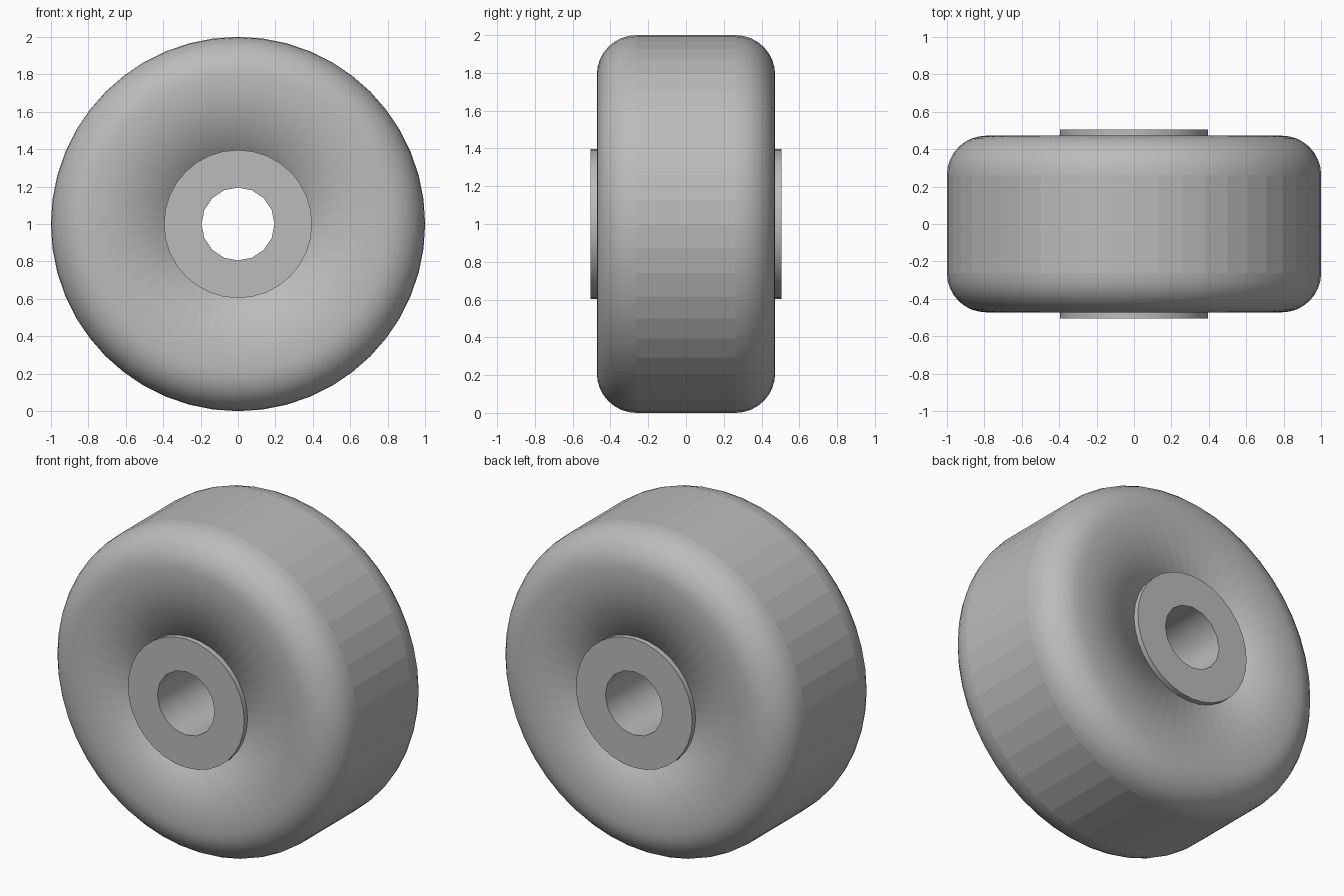
import bpy
import bmesh
from math import cos, sin, pi, radians

cube = bpy.data.objects.get("Cube")
if cube:
    bpy.data.objects.remove(cube, do_unlink=True)

grey = bpy.data.materials.new("plain grey")
grey.use_nodes = True
colour = (0.5, 0.5, 0.5, 1)
grey.diffuse_color = colour
grey.node_tree.nodes["Principled BSDF"].inputs["Base Color"].default_value = colour

CENTRE = 1.0


def ring(bm, radius, y, sides):
    """Circle of vertices around the axle, facing front."""
    return [bm.verts.new((radius * cos(2 * pi * i / sides), y,
                          CENTRE + radius * sin(2 * pi * i / sides)))
            for i in range(sides)]


def skin(bm, a, b, smooth=True):
    """Band of quads between two rings."""
    n = len(a)
    for i in range(n):
        j = (i + 1) % n
        bm.faces.new((a[i], a[j], b[j], b[i])).smooth = smooth


def finish(bm, name):
    bmesh.ops.recalc_face_normals(bm, faces=bm.faces)
    mesh = bpy.data.meshes.new(name)
    bm.to_mesh(mesh)
    bm.free()
    mesh.materials.append(grey)
    obj = bpy.data.objects.new(name, mesh)
    bpy.context.collection.objects.link(obj)
    return obj


# Tyre: rounded profile swept round the axle, with a flat-faceted tread
HALF, FILLET, STEPS, SIDES = 0.472, 0.21, 8, 48
shoulder = []
for k in range(STEPS + 1):
    a = pi / 2 * k / STEPS
    shoulder.append((1 - FILLET + FILLET * sin(a), HALF - FILLET + FILLET * cos(a)))
profile = [(0.3, HALF)] + shoulder
profile = [(r, -y) for r, y in profile] + [(r, y) for r, y in reversed(profile)]

bm = bmesh.new()
rings = [ring(bm, r, y, SIDES) for r, y in profile]
tread = len(rings) // 2 - 1
for k in range(len(rings) - 1):
    skin(bm, rings[k], rings[k + 1], k != tread)
skin(bm, rings[-1], rings[0])
finish(bm, "tyre")

# Hub: sleeve standing proud on both sides, with a coarser open bore
HUB_HALF = 0.505
bm = bmesh.new()
outer = [ring(bm, 0.396, y, 32) for y in (-HUB_HALF, HUB_HALF)]
bore = [ring(bm, 0.195, y, 16) for y in (-HUB_HALF, HUB_HALF)]
skin(bm, *outer)
skin(bm, *bore)
for o, b in zip(outer, bore):
    # each bore side meets two rim sides
    for i in range(16):
        j = (i + 1) % 16
        mid, end = o[2 * i + 1], o[(2 * i + 2) % 32]
        bm.faces.new((b[i], o[2 * i], mid))
        bm.faces.new((b[i], mid, b[j]))
        bm.faces.new((b[j], mid, end))
hub = finish(bm, "hub")

# Keep the hub rims crisp
bpy.ops.object.select_all(action="DESELECT")
hub.select_set(True)
bpy.context.view_layer.objects.active = hub
bpy.ops.object.shade_smooth_by_angle(angle=radians(30))
